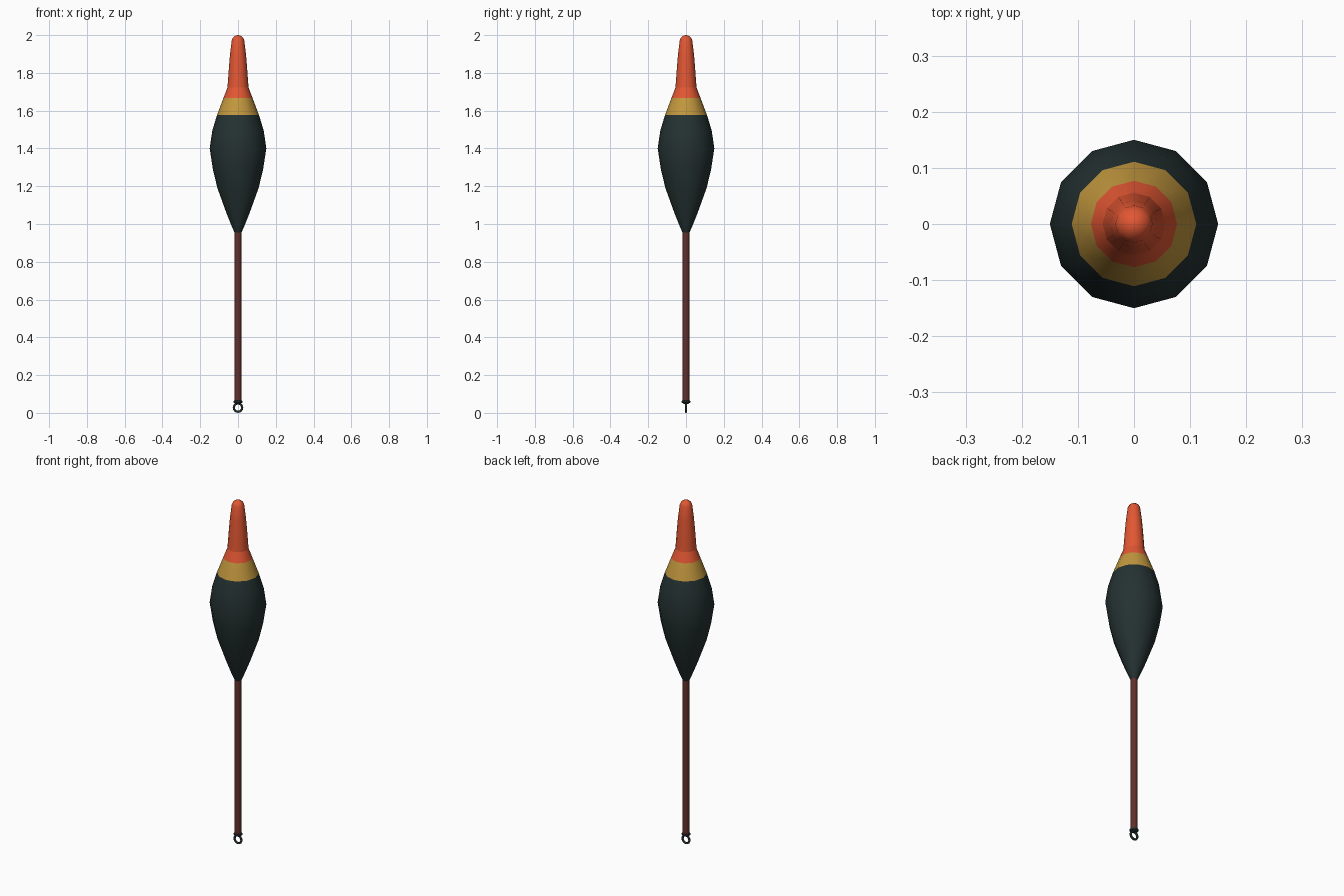
import bpy, bmesh, math

if "Cube" in bpy.data.objects:
    bpy.data.objects.remove(bpy.data.objects["Cube"])

def mat(name, rgb):
    m = bpy.data.materials.new(name)
    m.diffuse_color = (*rgb, 1)
    m.use_nodes = True
    m.node_tree.nodes["Principled BSDF"].inputs["Base Color"].default_value = m.diffuse_color
    return m

orange = mat("orange_paint", (0.76, 0.095, 0.033))
gold = mat("gold_paint", (0.54, 0.31, 0.048))
dark = mat("dark_green_paint", (0.018, 0.031, 0.031))
brown = mat("brown_wood", (0.12, 0.03, 0.023))
metal = mat("dark_metal", (0.017, 0.029, 0.029))

def finish(obj, angle=40):
    bpy.ops.object.select_all(action='DESELECT')
    obj.select_set(True)
    bpy.context.view_layer.objects.active = obj
    bpy.ops.object.shade_smooth_by_angle(angle=math.radians(angle))

def lathe(name, profile, sides, mats, rule=lambda z: 0):
    """Revolve (radius, z) points about z, capping both ends."""
    bm = bmesh.new()
    rings = [[bm.verts.new((r * math.cos(math.tau * i / sides),
                            r * math.sin(math.tau * i / sides), z))
              for i in range(sides)] for r, z in profile]
    for a, b in zip(rings, rings[1:]):
        for i in range(sides):
            j = (i + 1) % sides
            bm.faces.new((a[i], a[j], b[j], b[i]))
    bm.faces.new(rings[0][::-1])
    bm.faces.new(rings[-1])
    for f in bm.faces:
        f.material_index = rule(f.calc_center_median().z)
    me = bpy.data.meshes.new(name)
    bm.to_mesh(me)
    bm.free()
    for m in mats:
        me.materials.append(m)
    obj = bpy.data.objects.new(name, me)
    bpy.context.collection.objects.link(obj)
    finish(obj)
    return obj

# Teardrop float body, painted in three bands by height
body = [(0.014, 0.945), (0.034, 0.99), (0.062, 1.06), (0.109, 1.19),
        (0.133, 1.29), (0.15, 1.40), (0.136, 1.495), (0.111, 1.577),
        (0.077, 1.667), (0.056, 1.722)]
lathe("float_body", body, 12, [dark, gold, orange],
      lambda z: 0 if z < 1.577 else 1 if z < 1.667 else 2)

# Tapered antenna tip with a rounded end
tip = [(0.056, 1.722), (0.053, 1.76), (0.048, 1.83), (0.042, 1.90),
       (0.033, 1.973), (0.026, 1.988), (0.014, 1.997), (0.004, 2.0)]
lathe("antenna_tip", tip, 12, [orange])

# Wooden stem
lathe("stem", [(0.018, 0.055), (0.018, 0.97)], 12, [brown])

# Metal collar under the stem
lathe("stem_collar", [(0.012, 0.048), (0.023, 0.055), (0.023, 0.063),
                      (0.018, 0.066)], 12, [metal])

# Line eye ring, facing the front
bpy.ops.mesh.primitive_torus_add(major_segments=16, minor_segments=8,
                                 major_radius=0.022, minor_radius=0.006,
                                 location=(0, 0, 0.028),
                                 rotation=(math.pi / 2, 0, 0))
ring = bpy.context.object
ring.name = "line_eye"
ring.data.materials.append(metal)
finish(ring, 60)
